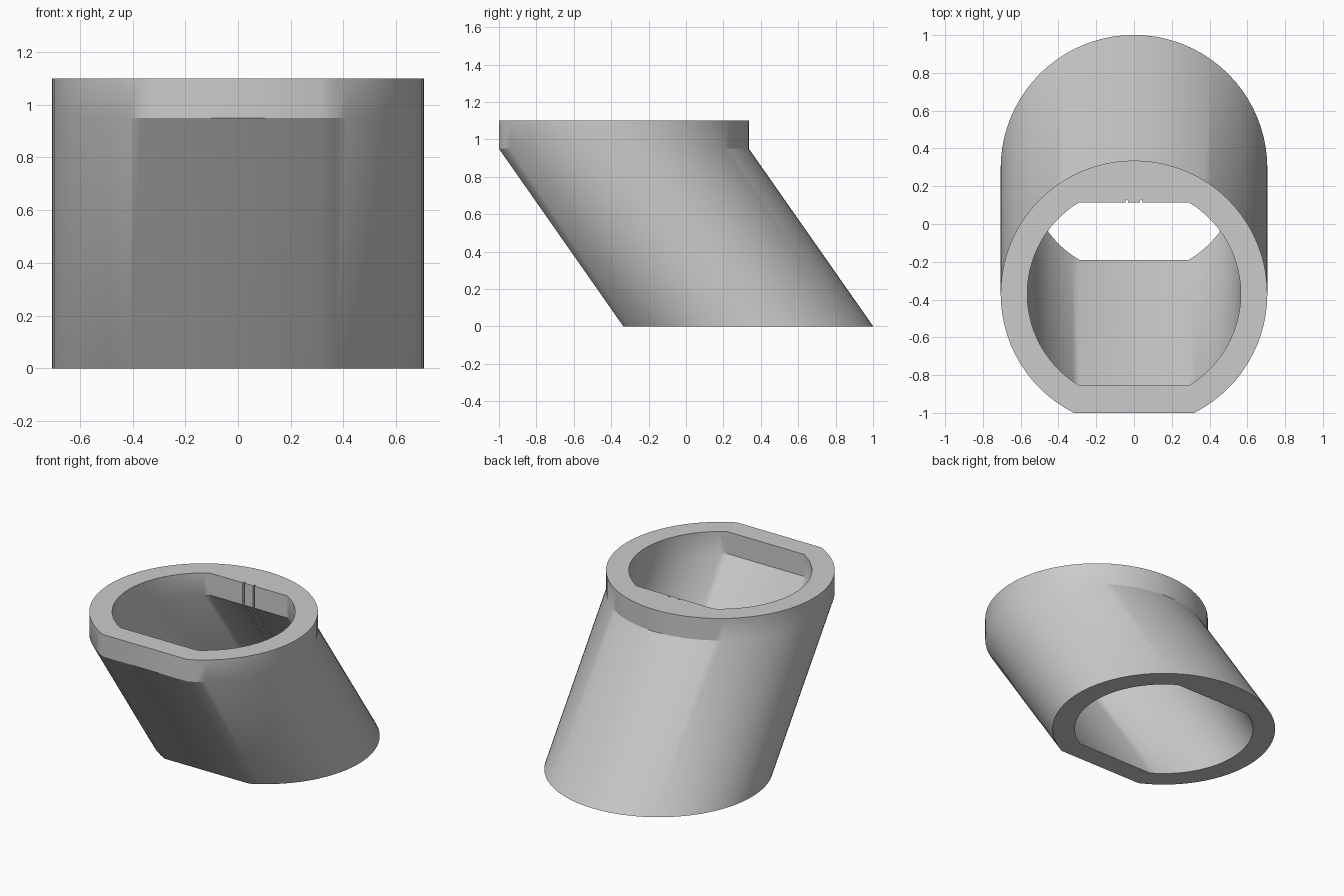
import bpy, bmesh
from math import asin, cos, sin, pi

cube = bpy.data.objects.get("Cube")
if cube:
    bpy.data.objects.remove(cube, do_unlink=True)

R_OUT, FLAT_OUT = 0.706, 0.63     # outer radius, distance of the front flat
R_IN, FLAT_IN = 0.565, 0.485      # bore radius, distance of both bore flats
GROOVE_X, GROOVE_HALF, GROOVE_DEEP = 0.038, 0.007, 0.016
TOP_Y, FOOT_Y = -0.37, 0.295
LEVELS = [(0.0, FOOT_Y), (0.95, TOP_Y), (1.1, TOP_Y)]  # height, centre y


def arc(radius, start, end, steps):
    return [(radius * cos(start + (end - start) * i / steps),
             radius * sin(start + (end - start) * i / steps))
            for i in range(steps + 1)]


def outer_profile():
    a = asin(FLAT_OUT / R_OUT)
    return arc(R_OUT, -a, pi + a, 68)


def bore_profile():
    a = asin(FLAT_IN / R_IN)
    points = arc(R_IN, -a, a, 28)
    # two thin grooves in the back flat
    for x in (GROOVE_X, -GROOVE_X):
        points += [(x + GROOVE_HALF, FLAT_IN),
                   (x + GROOVE_HALF / 2, FLAT_IN + GROOVE_DEEP),
                   (x - GROOVE_HALF / 2, FLAT_IN + GROOVE_DEEP),
                   (x - GROOVE_HALF, FLAT_IN)]
    return points + arc(R_IN, pi - a, pi + a, 28)


def loft(bm, profile):
    """Wall through every level; returns the edges of its two open ends."""
    rings = [[bm.verts.new((x, y + cy, z)) for x, y in profile]
             for z, cy in LEVELS]
    n = len(profile)
    for low, high in zip(rings, rings[1:]):
        for i in range(n):
            j = (i + 1) % n
            bm.faces.new((low[i], low[j], high[j], high[i]))
    return [[bm.edges.get((ring[i], ring[(i + 1) % n])) for i in range(n)]
            for ring in (rings[0], rings[-1])]


# slanted sleeve with upright collar
bm = bmesh.new()
outer_ends = loft(bm, outer_profile())
bore_ends = loft(bm, bore_profile())
# flat end rims
for outer, bore in zip(outer_ends, bore_ends):
    bmesh.ops.triangle_fill(bm, edges=outer + bore, use_beauty=True)
bmesh.ops.recalc_face_normals(bm, faces=bm.faces)
mesh = bpy.data.meshes.new("slanted_sleeve")
bm.to_mesh(mesh)
bm.free()
sleeve = bpy.data.objects.new("slanted_sleeve", mesh)
bpy.context.collection.objects.link(sleeve)

# plain grey
grey = bpy.data.materials.new("light_grey")
grey.use_nodes = True
colour = (0.6, 0.6, 0.6, 1.0)
grey.diffuse_color = colour
grey.node_tree.nodes["Principled BSDF"].inputs["Base Color"].default_value = colour
mesh.materials.append(grey)

bpy.ops.object.select_all(action="DESELECT")
sleeve.select_set(True)
bpy.context.view_layer.objects.active = sleeve
bpy.ops.object.shade_smooth_by_angle(angle=pi / 6)
